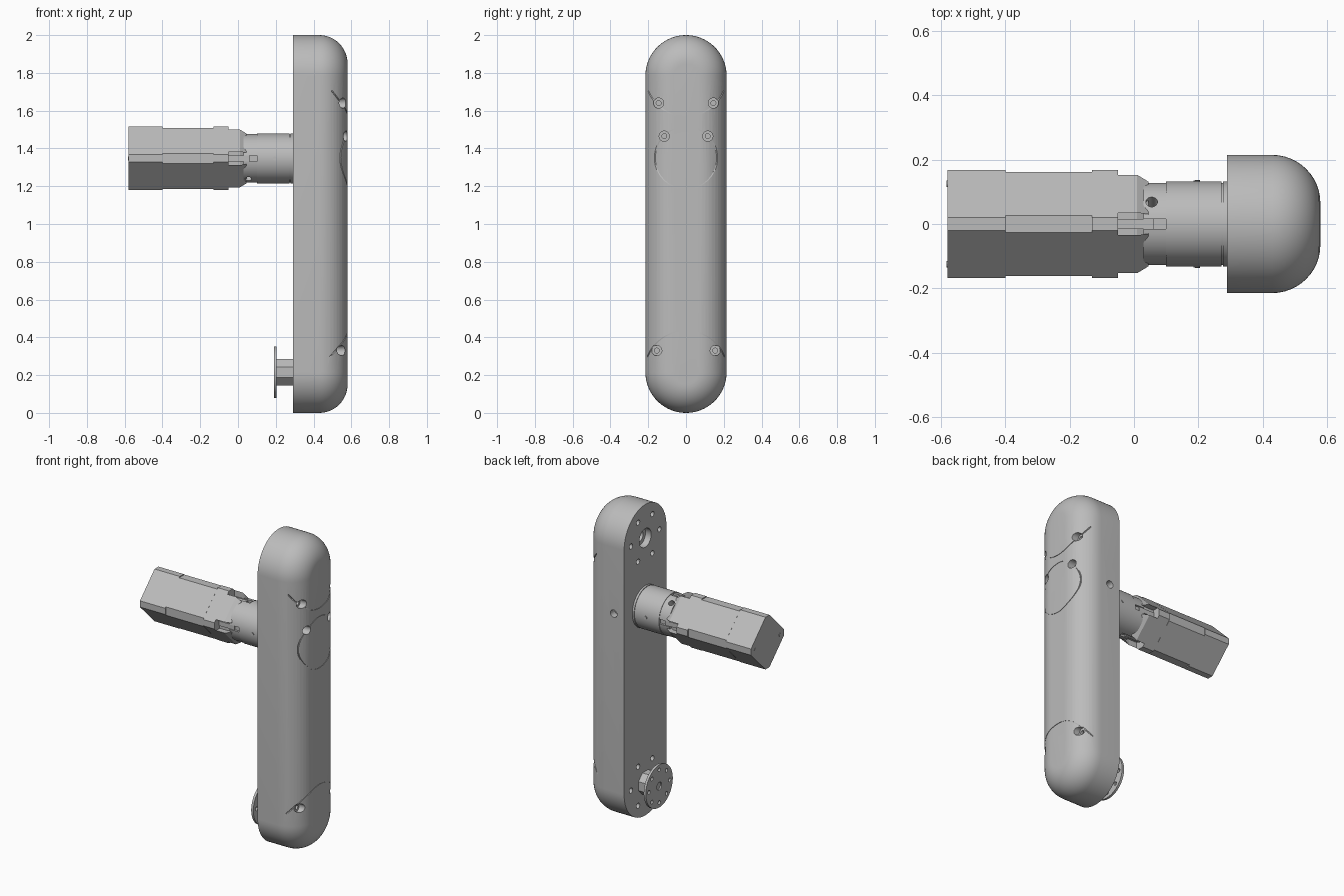
import bpy, bmesh
from math import sin, cos, pi, sqrt
from mathutils import Vector

if "Cube" in bpy.data.objects:
    bpy.data.objects.remove(bpy.data.objects["Cube"])

grey = bpy.data.materials.new("plain_grey")
grey.use_nodes = True
grey.diffuse_color = (0.5, 0.5, 0.5, 1)
grey.node_tree.nodes["Principled BSDF"].inputs["Base Color"].default_value = (0.5, 0.5, 0.5, 1)

TOP, LOW, AXIS = 1.785, 0.215, 1.347     # heights of the two pivots and the motor axis
BACK, FLAT, EDGE = 0.29, 0.43, 0.15      # housing back, start of rounding, rounding radius
HALF = 0.215


def make(name, bm):
    bmesh.ops.recalc_face_normals(bm, faces=bm.faces)
    mesh = bpy.data.meshes.new(name)
    bm.to_mesh(mesh)
    bm.free()
    mesh.materials.append(grey)
    ob = bpy.data.objects.new(name, mesh)
    bpy.context.collection.objects.link(ob)
    return ob


def loft(name, sections, y=0, z=0):
    """Join (x, outline) sections along x and cap both ends."""
    bm = bmesh.new()
    rings = [[bm.verts.new((x, y + a, z + b)) for a, b in pts] for x, pts in sections]
    for r, s in zip(rings, rings[1:]):
        for i in range(len(r)):
            j = (i + 1) % len(r)
            bm.faces.new((r[i], r[j], s[j], s[i]))
    bm.faces.new(rings[0])
    bm.faces.new(rings[-1])
    return make(name, bm)


def circle(r, n=48):
    return [(r * cos(2 * pi * (i + 0.5) / n), r * sin(2 * pi * (i + 0.5) / n)) for i in range(n)]


def turned(name, steps, y=0, z=0, n=48):
    return loft(name, [(x, circle(r, n)) for x, r in steps], y, z)


def quarters(pts):
    """Repeat an outline piece by four quarter turns."""
    out = []
    for _ in range(4):
        out += pts
        pts = [(-b, a) for a, b in pts]
    return out


def octagon(r, c):
    return quarters([(r, -c), (r, c)])


def rod(name, start, end, r, n=24):
    a, b = Vector(start), Vector(end)
    bm = bmesh.new()
    bmesh.ops.create_cone(bm, cap_ends=True, segments=n, radius1=r, radius2=r, depth=(b - a).length)
    turn = (b - a).to_track_quat('Z', 'Y').to_matrix().to_4x4()
    bmesh.ops.transform(bm, matrix=turn, verts=bm.verts)
    bmesh.ops.translate(bm, vec=(a + b) / 2, verts=bm.verts)
    return make(name, bm)


def cut(target, cutters):
    for c in cutters:
        mod = target.modifiers.new("cut", 'BOOLEAN')
        mod.operation, mod.solver, mod.object = 'DIFFERENCE', 'EXACT', c
        with bpy.context.temp_override(object=target, active_object=target):
            bpy.ops.object.modifier_apply(modifier=mod.name)
        bpy.data.objects.remove(c)


def seam(radius, z, start, end, closed=False):
    """Thin tube lying on the rounded front, used to cut a panel seam."""
    n = 48
    path = []
    for i in range(n if closed else n + 1):
        t = start + (end - start) * i / n
        y = radius * cos(t)
        x = FLAT + sqrt(EDGE ** 2 - max(abs(y) - HALF + EDGE, 0) ** 2)
        path.append(Vector((x, y, z + radius * sin(t))))
    bm = bmesh.new()
    rings = []
    for i, p in enumerate(path):
        q = path[(i + 1) % len(path)] if closed or i < n else p
        o = path[i - 1] if closed or i else p
        along = (q - o).normalized()
        u = along.cross(Vector((1, 0, 0))).normalized()
        v = along.cross(u)
        rings.append([bm.verts.new(p + 0.004 * (a * u + b * v)) for a, b in circle(1, 4)])
    pairs = list(zip(rings, rings[1:])) + ([(rings[-1], rings[0])] if closed else [])
    for r, s in pairs:
        for i in range(4):
            j = (i + 1) % 4
            bm.faces.new((r[i], r[j], s[j], s[i]))
    if not closed:
        bm.faces.new(rings[0])
        bm.faces.new(rings[-1])
    return make("seam_cutter", bm)


def stadium(inset):
    n, r = 32, HALF - inset
    top = [(r * cos(pi * i / n), TOP + r * sin(pi * i / n)) for i in range(n + 1)]
    return top + [(-a, TOP + LOW - b) for a, b in top]


# Housing: upright capsule with a flat back and a rounded front
sections = [(BACK, stadium(0))]
for i in range(13):
    t = i / 12 * pi / 2
    sections.append((FLAT + EDGE * sin(t), stadium(EDGE * (1 - cos(t)))))
housing = loft("housing", sections)

# Panel seams, screw bores, pivot bore and bolt circles
cut(housing, [seam(0.165, 1.35, 0, 2 * pi, True),
              seam(HALF, TOP, 1.12 * pi, 1.88 * pi),
              seam(0.22, LOW, 0.12 * pi, 0.88 * pi)])
bores = []
for y, z in ((0.145, 1.64), (0.115, 1.465), (0.155, 0.33)):
    for side in (-1, 1):
        bores.append(turned("bore", [(0.6, 0.027), (0.525, 0.027), (0.525, 0.013), (0.5, 0.013)],
                            side * y, z, 24))
bores.append(turned("pivot_bore", [(0.28, 0.06), (0.33, 0.06), (0.33, 0.035), (0.4, 0.035)], 0, TOP))
for z in (TOP, LOW):
    for i in range(6):
        a = i * pi / 3
        bores.append(turned("bolt_hole", [(0.28, 0.017), (0.33, 0.017)],
                            0.145 * cos(a), z + 0.145 * sin(a), 16))
bores.append(rod("side_hole", (0.364, 0.17, 1.36), (0.364, 0.25, 1.36), 0.024))
cut(housing, bores)

# Motor: square block standing on its edge, in three steps
wide, slim = octagon(0.168, 0.02), octagon(0.162, 0.027)
motor = loft("motor", [(-0.58, wide), (-0.4, wide), (-0.4, slim), (-0.13, slim),
                       (-0.13, wide), (-0.05, wide)], 0, AXIS)
for side in (-1, 1):
    rod("motor_end_screw", (-0.583, side * 0.125, AXIS), (-0.575, side * 0.125, AXIS), 0.01, 12)

# Flange with four notches, narrowing toward the collar
w, r, floor = 0.035, 0.153, 0.115
notched = quarters([(floor, -w), (floor, w), (r, w), (w, r), (w, floor)][:4])
small = [(a * 0.86, b * 0.86) for a, b in notched]
loft("motor_flange", [(-0.05, notched), (0.01, notched), (0.045, small)], 0, AXIS)

# Keys lying in the flange notches
for a, b in ((1, 0), (0, 1), (-1, 0), (0, -1)):
    box = [(-0.015, -0.015), (0.015, -0.015), (0.015, 0.015), (-0.015, 0.015)]
    loft("notch_key", [(-0.06, box), (0.06, box)], a * 0.108, AXIS + b * 0.108)

# Split clamp ring with four slots and a clamp hole on opposite sides
R, gap, n = 0.129, 0.115, 12
arc = [(R * cos(t), R * sin(t)) for t in (gap + (pi / 2 - 2 * gap) * i / n for i in range(n + 1))]
slot = R * sin(gap)
ring = quarters([(floor, -slot), (floor, slot)] + arc)
clamp = loft("clamp_ring", [(0.03, ring), (0.1, ring)], 0, AXIS)
cut(clamp, [rod("clamp_hole", (0.055, s * 0.04, AXIS + s * 0.063),
                (0.055, s * 0.08, AXIS + s * 0.126), 0.018) for s in (-1, 1)])

# Collar between clamp ring and housing, with two pins
collar = turned("collar", [(0.1, 0.132), (0.272, 0.132), (0.272, 0.128), (0.277, 0.128),
                           (0.277, 0.132), (0.3, 0.132)], 0, AXIS, 64)
for side in (-1, 1):
    rod("collar_pin", (0.195, side * 0.12, AXIS), (0.195, side * 0.136, AXIS), 0.01, 16)

# Output hub and disc at the lower pivot
turned("output_hub", [(0.2, 0.075), (0.3, 0.075)], 0, LOW, 8)
disc = turned("output_disc", [(0.19, 0.137), (0.205, 0.137)], 0, LOW)
cut(disc, [turned("disc_hole", [(0.18, 0.012), (0.215, 0.012)],
                  0.105 * cos(i * pi / 4), LOW + 0.105 * sin(i * pi / 4), 12) for i in range(8)]
    + [turned("disc_bore", [(0.18, 0.025), (0.199, 0.025)], 0, LOW, 24)])

# Smooth the round parts and keep the edges sharp
bpy.ops.object.select_all(action='DESELECT')
for ob in (housing, collar, clamp, disc):
    ob.select_set(True)
bpy.context.view_layer.objects.active = housing
bpy.ops.object.shade_smooth_by_angle(angle=0.5)
